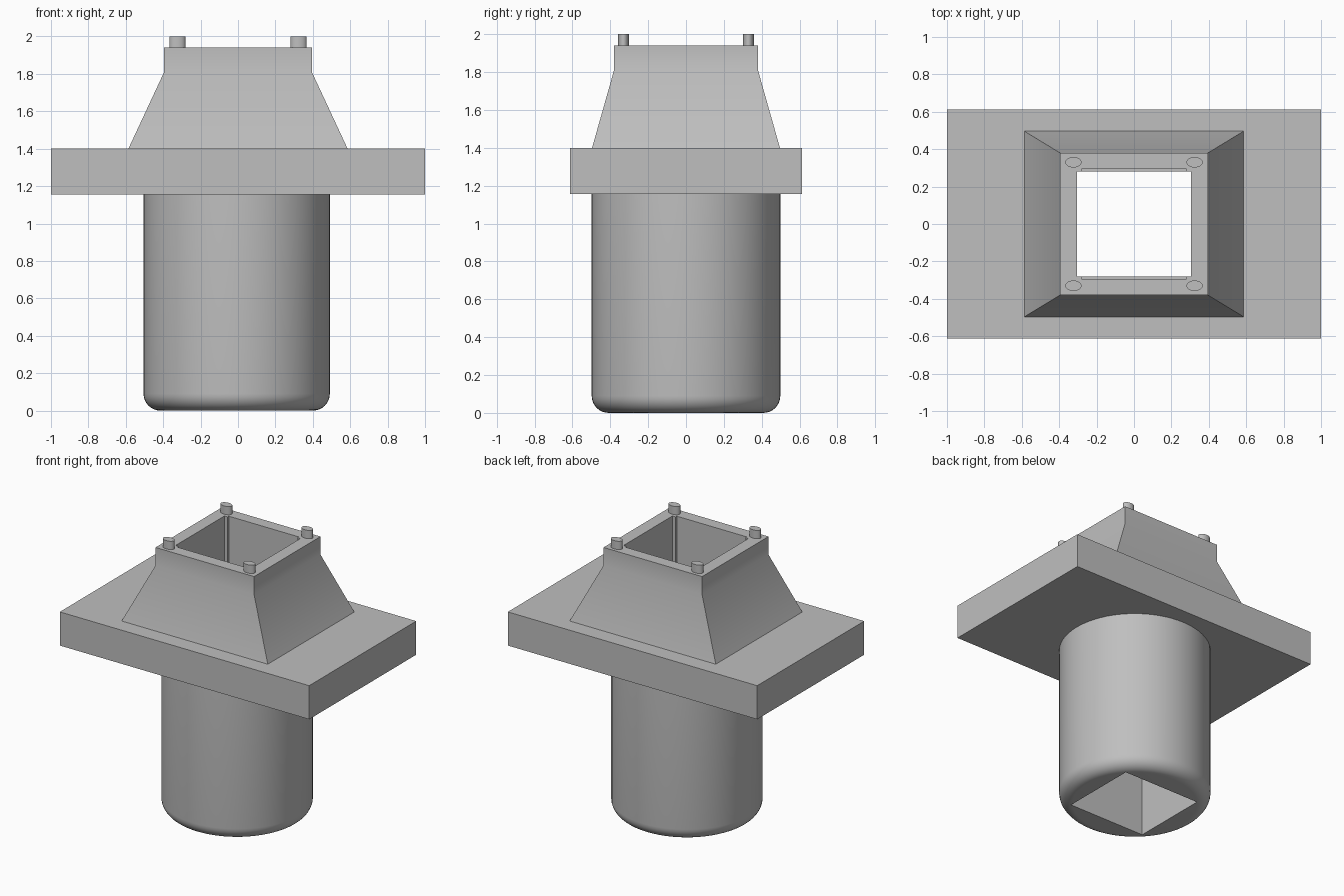
import bpy, bmesh, math

cube = bpy.data.objects.get("Cube")
if cube:
    bpy.data.objects.remove(cube, do_unlink=True)

grey = bpy.data.materials.new("mid_grey")
grey.use_nodes = True
colour = (0.52, 0.52, 0.52, 1)
grey.diffuse_color = colour
grey.node_tree.nodes["Principled BSDF"].inputs["Base Color"].default_value = colour


def loft(name, rings):
    """Closed solid through a stack of rings of equal point count."""
    bm = bmesh.new()
    loops = [[bm.verts.new(p) for p in ring] for ring in rings]
    n = len(loops[0])
    for low, high in zip(loops, loops[1:]):
        for i in range(n):
            j = (i + 1) % n
            bm.faces.new((low[i], low[j], high[j], high[i]))
    bm.faces.new(loops[0][::-1])
    bm.faces.new(loops[-1])
    mesh = bpy.data.meshes.new(name)
    bm.to_mesh(mesh)
    bm.free()
    mesh.materials.append(grey)
    ob = bpy.data.objects.new(name, mesh)
    bpy.context.collection.objects.link(ob)
    return ob


def rect(hx, hy, z, cy=0):
    return [(-hx, cy - hy, z), (hx, cy - hy, z), (hx, cy + hy, z), (-hx, cy + hy, z)]


def ellipse(rx, ry, z, cx=0, cy=0, n=64):
    return [(cx + rx * math.cos(math.tau * i / n),
             cy + ry * math.sin(math.tau * i / n), z) for i in range(n)]


def activate(ob):
    bpy.ops.object.select_all(action="DESELECT")
    ob.select_set(True)
    bpy.context.view_layer.objects.active = ob


def cut(ob, cutter):
    activate(ob)
    mod = ob.modifiers.new("opening", "BOOLEAN")
    mod.operation = "DIFFERENCE"
    mod.solver = "EXACT"
    mod.object = cutter
    bpy.ops.object.modifier_apply(modifier=mod.name)


# Rounded-bottom barrel
radius, fillet, cx = 0.498, 0.09, -0.007
rings = []
for i in range(9):
    a = math.pi / 2 * i / 8
    r = radius - fillet + fillet * math.sin(a)
    rings.append(ellipse(r, r, fillet - fillet * math.cos(a), cx))
rings.append(ellipse(radius, radius, 1.156, cx))
barrel = loft("barrel", rings)

# Wide flange and tapered hood
flange = loft("flange", [rect(1, 0.613, 1.156), rect(1, 0.613, 1.4)])
hood = loft("hood", [rect(0.586, 0.496, 1.4), rect(0.395, 0.38, 1.81),
                     rect(0.395, 0.38, 1.94)])

# Square bore through every part
bore = loft("bore_cutter", [rect(0.305, 0.28, -0.2), rect(0.305, 0.28, 2.2)])
bore.hide_render = True
for part in (barrel, flange, hood):
    cut(part, bore)

# Shallow recesses in the front and back bore walls
recesses = []
for side in (-1, 1):
    recess = loft("recess_cutter", [rect(0.28, 0.03, 1.3, side * 0.264),
                                    rect(0.28, 0.03, 2.2, side * 0.264)])
    recess.hide_render = True
    cut(flange, recess)
    cut(hood, recess)
    recesses.append(recess)
for helper in [bore] + recesses:
    bpy.data.objects.remove(helper, do_unlink=True)

# Oval locating pins at the four corners of the rim
pins = []
for sx, xname in ((-1, "right"), (1, "left")):
    for sy, yname in ((-1, "front"), (1, "back")):
        pins.append(loft(f"pin_{yname}_{xname}",
                         [ellipse(0.043, 0.028, z, sx * 0.324, sy * 0.33, 32)
                          for z in (1.94, 2.0)]))

for part in [barrel, flange, hood] + pins:
    activate(part)
    bpy.ops.object.shade_smooth_by_angle(angle=math.radians(30))
